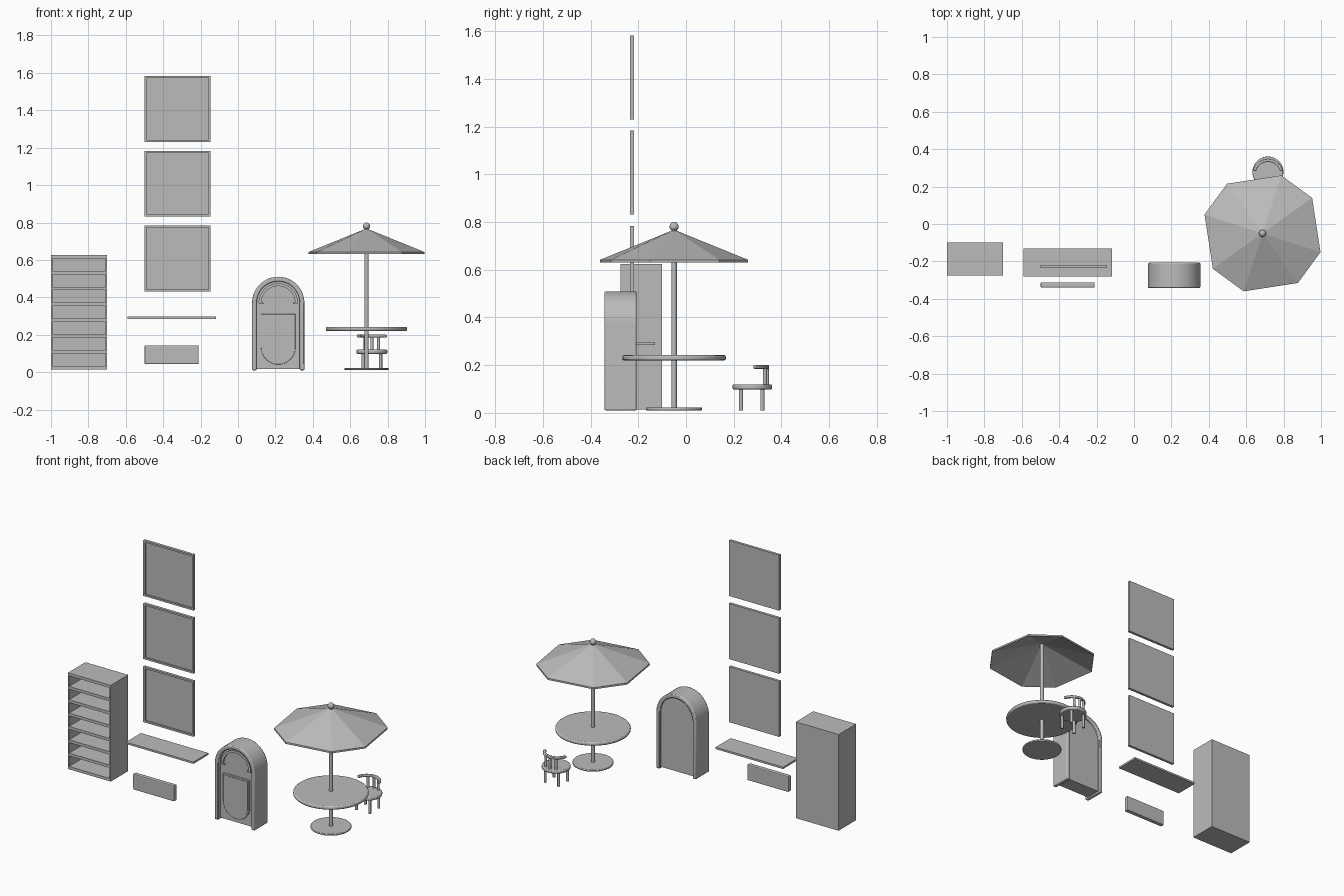
import bpy, bmesh, math
from mathutils import Vector

cube = bpy.data.objects.get("Cube")
if cube:
    bpy.data.objects.remove(cube, do_unlink=True)

grey = bpy.data.materials.new("plain grey")
grey.use_nodes = True
grey.diffuse_color = (0.5, 0.5, 0.5, 1)
grey.node_tree.nodes["Principled BSDF"].inputs["Base Color"].default_value = (0.5, 0.5, 0.5, 1)


def finish(name, bm, bevel=0, smooth=False):
    bmesh.ops.recalc_face_normals(bm, faces=bm.faces)
    mesh = bpy.data.meshes.new(name)
    bm.to_mesh(mesh)
    bm.free()
    mesh.materials.append(grey)
    ob = bpy.data.objects.new(name, mesh)
    bpy.context.collection.objects.link(ob)
    if bevel:
        mod = ob.modifiers.new("Soft edges", "BEVEL")
        mod.width, mod.segments, mod.limit_method = bevel, 2, "ANGLE"
    if smooth:
        bpy.ops.object.select_all(action="DESELECT")
        ob.select_set(True)
        bpy.context.view_layer.objects.active = ob
        bpy.ops.object.shade_smooth_by_angle(angle=math.radians(35))
    return ob


def box(name, x, y, z, bevel=0):
    bm = bmesh.new()
    bmesh.ops.create_cube(bm, size=1)
    for v in bm.verts:
        v.co = [lo + (c + 0.5) * (hi - lo) for c, (lo, hi) in zip(v.co, (x, y, z))]
    return finish(name, bm, bevel)


def prism(name, outline, lo, hi, axis="Y", bevel=0):
    """Extrude a flat outline along Y (outline in x, z) or Z (outline in x, y)."""
    bm = bmesh.new()
    place = (lambda a, b: (a, lo, b)) if axis == "Y" else (lambda a, b: (a, b, lo))
    face = bm.faces.new([bm.verts.new(place(a, b)) for a, b in outline])
    top = bmesh.ops.extrude_face_region(bm, geom=[face])["geom"]
    step = Vector((0, hi - lo, 0) if axis == "Y" else (0, 0, hi - lo))
    bmesh.ops.translate(bm, vec=step, verts=[g for g in top if isinstance(g, bmesh.types.BMVert)])
    return finish(name, bm, bevel, True)


def disc(name, x, y, z0, z1, r, bevel=0, sides=40):
    bm = bmesh.new()
    bmesh.ops.create_cone(bm, cap_ends=True, segments=sides, radius1=r, radius2=r, depth=z1 - z0)
    bmesh.ops.translate(bm, vec=(x, y, (z0 + z1) / 2), verts=bm.verts)
    return finish(name, bm, bevel, True)


def arc(cx, cy, r, start, end, n=24):
    angles = [math.radians(start + (end - start) * i / n) for i in range(n + 1)]
    return [(cx + r * math.cos(a), cy + r * math.sin(a)) for a in angles]


# Bookcase
LEFT, RIGHT, FRONT, BACK, LOW, HIGH = -1, -0.7, -0.275, -0.1, 0.015, 0.625
box("bookcase_back", (LEFT, RIGHT), (BACK - 0.012, BACK), (LOW, HIGH))
box("bookcase_right_side", (LEFT, LEFT + 0.008), (FRONT, BACK), (LOW, HIGH))
box("bookcase_left_side", (RIGHT - 0.008, RIGHT), (FRONT, BACK), (LOW, HIGH))
BAYS, BOARD = 7, 0.018
for i in range(BAYS + 1):
    z = LOW + i * (HIGH - LOW - BOARD) / BAYS
    box(f"bookcase_board_{i + 1}", (LEFT, RIGHT), (FRONT, BACK), (z, z + BOARD))

# Framed wall panels, stacked
SIZE, RIM, PX = 0.352, 0.011, -0.5
for i in range(3):
    z = 0.431 + 0.4 * i
    x1, z1, depth = PX + SIZE, z + SIZE, (-0.235, -0.218)
    box(f"panel_{i + 1}_sheet", (PX, x1), (-0.225, -0.218), (z, z1))
    for side, a in (("right", PX), ("left", x1 - RIM)):
        box(f"panel_{i + 1}_{side}_rail", (a, a + RIM), depth, (z, z1))
    for side, a in (("bottom", z), ("top", z1 - RIM)):
        box(f"panel_{i + 1}_{side}_rail", (PX, x1), depth, (a, a + RIM))

# Wall shelf and small sign board
box("wall_shelf", (-0.59, -0.117), (-0.28, -0.13), (0.285, 0.297))
box("sign_board", (-0.5, -0.21), (-0.34, -0.312), (0.043, 0.143), 0.006)

# Arched door
DX, DZ = 0.215, 0.37


def arch(r, base):
    return [(DX + r, base)] + arc(DX, DZ, r, 0, 180) + [(DX - r, base)]


def shield(r, top):
    return [(DX + r, top), (DX - r, top)] + arc(DX, 0.133, r, 180, 360)


prism("door_frame", arch(0.14, 0.01) + arch(0.115, 0.01)[::-1], -0.342, -0.207, bevel=0.006)
prism("door_slab", arch(0.118, 0.018), -0.318, -0.222)
prism("door_lower_panel", shield(0.092, 0.31), -0.325, -0.316, bevel=0.002)
prism("door_lower_inset", shield(0.083, 0.3), -0.328, -0.324)
half = arc(DX, DZ, 0.105, 0, 180)
prism("door_window_trim", half + arc(DX, DZ, 0.09, 180, 0), -0.33, -0.316)
for side in (-1, 1):
    x = DX + side * 0.092
    box("door_window_sill", (x - 0.012, x + 0.012), (-0.33, -0.316), (DZ - 0.006, DZ + 0.002))

# Parasol table
TX, TY = 0.687, -0.05
disc("table_base", TX, TY, 0.011, 0.022, 0.118, 0.003)
disc("table_top", TX, TY, 0.22, 0.242, 0.217, 0.007)
disc("parasol_pole", TX, TY, 0.015, 0.77, 0.0115, sides=20)

# Eight-sided canopy with alternating wide and narrow panels
bm = bmesh.new()
tips = [bm.verts.new((TX, TY, z)) for z in (0.768, 0.755)]
rims = [[], []]
for k in range(4):
    for offset in (-18, 35.5):
        a = math.radians(90 * k + offset)
        for rim, z in zip(rims, (0.642, 0.631)):
            rim.append(bm.verts.new((TX + 0.326 * math.cos(a), TY + 0.326 * math.sin(a), z)))
for i in range(8):
    j = (i + 1) % 8
    for tip, rim in zip(tips, rims):
        bm.faces.new((tip, rim[i], rim[j]))
    bm.faces.new((rims[0][i], rims[1][i], rims[1][j], rims[0][j]))
finish("parasol_canopy", bm)

bm = bmesh.new()
bmesh.ops.create_uvsphere(bm, u_segments=20, v_segments=12, radius=0.019)
bmesh.ops.translate(bm, vec=(TX, TY, 0.781), verts=bm.verts)
finish("parasol_knob", bm, smooth=True)

# Chair
CX, CY = 0.716, 0.278
disc("chair_seat", CX, CY, 0.098, 0.12, 0.083, 0.006)
for side in (-1, 1):
    for y in (CY - 0.047, CY + 0.042):
        disc("chair_leg", CX + side * 0.047, y, 0.011, 0.102, 0.0085, sides=16)
    disc("chair_back_post", CX + side * 0.036, CY + 0.053, 0.115, 0.19, 0.008, sides=16)
disc("chair_middle_post", CX, CY + 0.062, 0.115, 0.19, 0.008, sides=16)
rest = arc(CX, CY - 0.012, 0.083, 14, 166) + arc(CX, CY - 0.012, 0.066, 166, 14)
prism("chair_back_rest", rest, 0.185, 0.2, "Z", 0.004)
